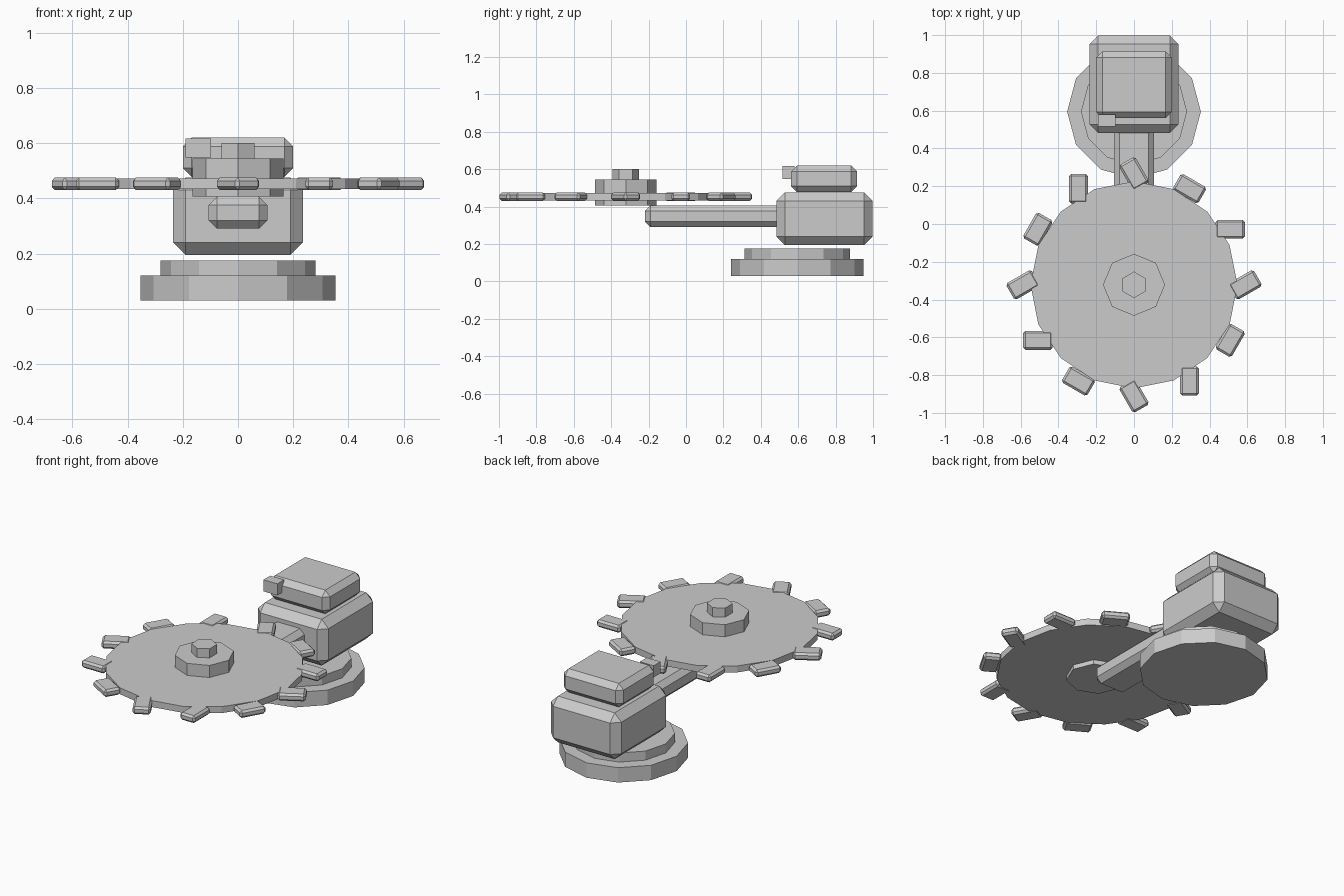
import bpy
from math import radians, cos, sin

if "Cube" in bpy.data.objects:
    bpy.data.objects.remove(bpy.data.objects["Cube"])


def box(name, lo, hi, bevel=0.0, rot=0.0):
    """Box between two corners, with an optional one-segment chamfer."""
    bpy.ops.mesh.primitive_cube_add(size=1)
    ob = bpy.context.object
    ob.name = name
    for v in ob.data.vertices:
        v.co = [c * (h - l) for c, l, h in zip(v.co, lo, hi)]
    ob.location = [(l + h) / 2 for l, h in zip(lo, hi)]
    ob.rotation_euler.z = rot
    if bevel:
        mod = ob.modifiers.new("chamfer", 'BEVEL')
        mod.width = bevel
        mod.segments = 1
    return ob


def prism(name, sides, radius, y, z0, z1, start=0):
    """Upright prism whose first corner points at angle start (degrees)."""
    bpy.ops.mesh.primitive_cylinder_add(
        vertices=sides, radius=radius, depth=z1 - z0,
        location=(0, y, (z0 + z1) / 2), rotation=(0, 0, radians(start - 90)))
    bpy.context.object.name = name


# Stepped round base
BASE_Y = 0.595
prism("base_lower", 12, 0.354, BASE_Y, 0.03, 0.12)
prism("base_upper", 12, 0.281, BASE_Y, 0.12, 0.175)

# Motor housing, cap and small switch
box("housing", (-0.235, 0.483, 0.195), (0.235, 0.998, 0.475), 0.045)
box("housing_cap", (-0.2, 0.562, 0.477), (0.2, 0.914, 0.62), 0.032)
box("switch", (-0.19, 0.515, 0.547), (-0.098, 0.58, 0.617))

# Support arm
box("arm", (-0.106, -0.22, 0.29), (0.106, 0.52, 0.406), 0.03)

# Toothed wheel with hub
WHEEL_Y = -0.322
prism("wheel_disc", 16, 0.548, WHEEL_Y, 0.433, 0.472)
prism("wheel_hub", 8, 0.164, WHEEL_Y, 0.406, 0.545)
prism("hub_nut", 6, 0.07, WHEEL_Y, 0.545, 0.6, start=90)

# Twelve teeth, each turned opposite to its position angle
for i in range(12):
    a = radians(30 * i)
    x, y = 0.588 * cos(a), WHEEL_Y + 0.588 * sin(a)
    box(f"tooth_{i + 1}", (x - 0.078, y - 0.05, 0.43), (x + 0.078, y + 0.05, 0.475),
        0.012, radians(30) - a)
